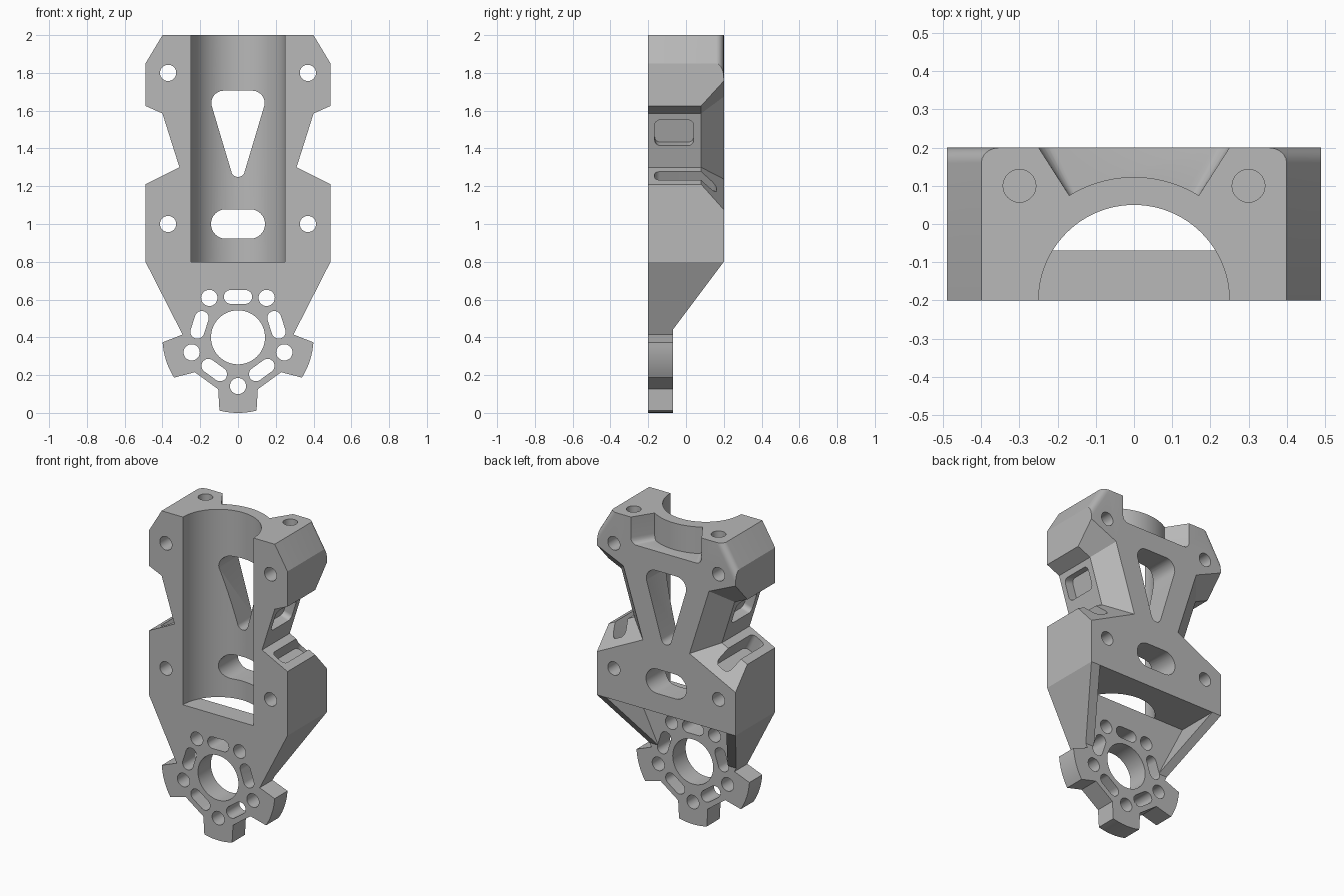
import bpy, bmesh
from math import sin, cos, radians, pi
from mathutils import Vector
from mathutils.geometry import convex_hull_2d

if "Cube" in bpy.data.objects:
    bpy.data.objects.remove(bpy.data.objects["Cube"])

grey = bpy.data.materials.new("light grey")
grey.use_nodes = True
grey.diffuse_color = (0.48, 0.48, 0.48, 1)
grey.node_tree.nodes["Principled BSDF"].inputs["Base Color"].default_value = (0.48, 0.48, 0.48, 1)

HUB = Vector((0, 0.4))      # centre of the round flange, in x and z


def polar(r, deg):
    return HUB + Vector((r * cos(radians(deg)), r * sin(radians(deg))))


def rounded(discs, n=32):
    """Convex outline around discs given as (u, v, radius)."""
    pts = [Vector((u + r * cos(2 * pi * i / n), v + r * sin(2 * pi * i / n)))
           for u, v, r in discs for i in range(n)]
    return [pts[i] for i in convex_hull_2d(pts)]


def rounded_box(w, h, r):
    return rounded([(i * (w - r), j * (h - r), r) for i in (-1, 1) for j in (-1, 1)])


def loft(bm, *rings):
    """Closed solid through rings with equal point counts."""
    vs = [[bm.verts.new(p) for p in ring] for ring in rings]
    for a, b in zip(vs, vs[1:]):
        for i in range(len(a)):
            j = (i + 1) % len(a)
            bm.faces.new((a[i], a[j], b[j], b[i]))
    bm.faces.new(vs[0])
    bm.faces.new(vs[-1])


def at_y(pts, y):
    return [Vector((p[0], y, p[1])) for p in pts]


def at_z(pts, z):
    return [Vector((p[0], p[1], z)) for p in pts]


def make(name, bm):
    bmesh.ops.recalc_face_normals(bm, faces=bm.faces)
    me = bpy.data.meshes.new(name)
    bm.to_mesh(me)
    bm.free()
    ob = bpy.data.objects.new(name, me)
    bpy.context.scene.collection.objects.link(ob)
    me.materials.append(grey)
    return ob


def cut(bm):
    """Subtract the solid in bm from the bracket."""
    tool = make("cutter", bm)
    tool.hide_render = True
    mod = bracket.modifiers.new("cut", "BOOLEAN")
    mod.operation, mod.solver, mod.object = "DIFFERENCE", "EXACT", tool
    bpy.context.view_layer.objects.active = bracket
    bpy.ops.object.modifier_apply(modifier=mod.name)
    bpy.data.objects.remove(tool)


# Body: shoulders, straight sides and three flange tabs
side = [(0.4, 2), (0.49, 1.85), (0.49, 0.8)]
outline = list(side)
for mid in (-18, -90, -162):
    outline.append(polar(0.294, mid + 20.9))
    outline += [polar(0.4, mid + 14.2 * k / 4) for k in range(4, -5, -1)]
    outline.append(polar(0.294, mid - 20.9))
outline += [(-x, z) for x, z in reversed(side)]
bm = bmesh.new()
loft(bm, at_y(outline, -0.2), at_y(outline, 0.2))
shoulder = [e for e in bm.edges if all(v.co.y > 0.19 and v.co.z > 1.8 for v in e.verts)
            and 0.08 < abs(e.verts[0].co.x - e.verts[1].co.x) < 0.1]
bmesh.ops.bevel(bm, geom=shoulder, offset=0.04, segments=5, profile=0.5, affect="EDGES")
bracket = make("mounting_bracket", bm)

# Waist notches, flaring out towards the back
bm = bmesh.new()
notch = [(0.6, 1.674), (0.4, 1.585), (0.31, 1.3), (0.6, 1.155)]
flare = [(0.6, 1.806), (0.303, 1.674), (0.165, 1.238), (0.6, 1.021)]
beyond = [2 * Vector(f) - Vector(a) for f, a in zip(flare, notch)]
for s in (1, -1):
    loft(bm, *[at_y([(s * x, z) for x, z in ring], y)
               for ring, y in ((notch, -0.3), (notch, 0.08), (beyond, 0.32))])
cut(bm)

# Sloped lower back down to the flange plate
bm = bmesh.new()
slope = [(0.3, 0.9333), (-0.07, 0.44), (-0.07, -0.1), (0.3, -0.1)]
loft(bm, *[[Vector((x, y, z)) for y, z in slope] for x in (-0.6, 0.6)])
cut(bm)

# Cavity between the two side ribs
bm = bmesh.new()
cavity = [(0.425, 0.8), (0.175, 0.3), (-0.175, 0.3), (-0.425, 0.8)]
loft(bm, at_y(cavity, -0.07), at_y(cavity, 0.3))
cut(bm)

# Half-round cradle in the front
bm = bmesh.new()
cradle = rounded([(0, -0.2, 0.25)], 96)
loft(bm, at_z(cradle, 0.8), at_z(cradle, 2.1))
cut(bm)

# Pocket behind the cradle wall at the top, with rounded floor corners
bm = bmesh.new()
arc = [(0.323 * sin(radians(a)), -0.2 + 0.323 * cos(radians(a)))
       for a in [31.7 * k / 10 for k in range(-10, 11)]]
pocket = [(-0.282, 0.25)] + arc + [(0.282, 0.25)]
loft(bm, at_z(pocket, 1.83), at_z(pocket, 2.1))
foot = [e for e in bm.edges if all(v.co.z < 1.9 and abs(v.co.x) > 0.165 for v in e.verts)
        and abs(e.verts[0].co.x - e.verts[1].co.x) < 0.2]
bmesh.ops.bevel(bm, geom=foot, offset=0.04, segments=5, profile=0.5, affect="EDGES")
cut(bm)

# Openings through the body and flange
bm = bmesh.new()
holes = [rounded([(s * 0.37, z, 0.043)]) for s in (1, -1) for z in (1, 1.8)]
holes.append(rounded([(-0.075, 1.64, 0.066), (0.075, 1.64, 0.066), (0, 1.285, 0.036)]))
holes.append(rounded([(-0.065, 1, 0.078), (0.065, 1, 0.078)]))
holes.append(rounded([(*HUB, 0.143)], 64))
for k in range(5):
    holes.append(rounded([(*polar(0.258, 72 * k - 90), 0.043)]))
    mid = polar(0.214, 72 * k - 54)
    along = (polar(1, 72 * k + 36) - HUB) * 0.038
    holes.append(rounded([(*(mid + along), 0.037), (*(mid - along), 0.037)]))
for h in holes:
    loft(bm, at_y(h, -0.4), at_y(h, 0.4))
cut(bm)

# Blind screw holes in the top
bm = bmesh.new()
for s in (1, -1):
    h = rounded([(s * 0.3, 0.1, 0.043)])
    loft(bm, at_z(h, 1.87), at_z(h, 2.1))
cut(bm)

# Strap recesses in the waist walls and the ledges below them
for centre, along, width, height, depth in (
        ((0.368, -0.0625, 1.483), (0.301, 0, 0.954), 0.103, 0.071, 0.06),
        ((0.4, -0.0025, 1.255), (0.894, 0, -0.447), 0.163, 0.05, 0.11)):
    bm = bmesh.new()
    v = Vector(along)
    n = Vector((abs(v.z), 0, -v.x if v.z > 0 else v.x))
    for s in (1, -1):
        rings = [[Vector(centre) + Vector((0, p.x, 0)) + v * p.y + n * d
                  for p in rounded_box(width, height, 0.03)] for d in (-depth, 0.06)]
        loft(bm, *[[Vector((s * p.x, p.y, p.z)) for p in ring] for ring in rings])
    cut(bm)

# Smooth the round walls, keep the edges crisp
bpy.ops.object.select_all(action="DESELECT")
bracket.select_set(True)
bpy.context.view_layer.objects.active = bracket
bpy.ops.object.shade_smooth_by_angle(angle=radians(25))
